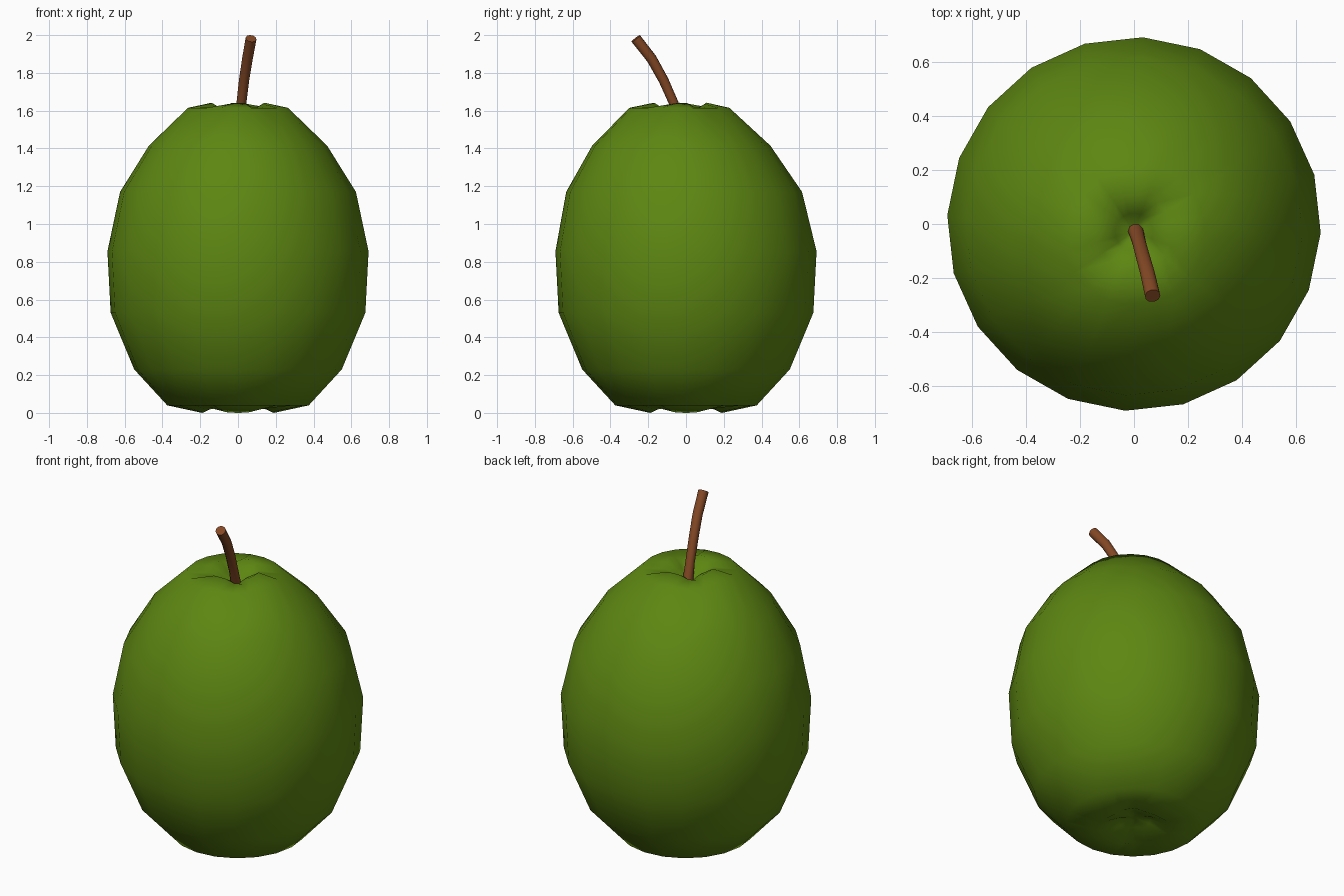
import bpy, bmesh, math
from mathutils import Vector

if "Cube" in bpy.data.objects:
    bpy.data.objects.remove(bpy.data.objects["Cube"])

def material(name, rgb):
    m = bpy.data.materials.new(name)
    m.diffuse_color = (*rgb, 1)
    m.use_nodes = True
    m.node_tree.nodes["Principled BSDF"].inputs["Base Color"].default_value = m.diffuse_color
    return m

def loft(name, rings, mat, sharp):
    """Skin a list of equal vertex rings and cap both ends."""
    bm = bmesh.new()
    loops = [[bm.verts.new(p) for p in ring] for ring in rings]
    n = len(loops[0])
    for a, b in zip(loops, loops[1:]):
        for i in range(n):
            j = (i + 1) % n
            bm.faces.new((a[i], a[j], b[j], b[i]))
    bm.faces.new(loops[0][::-1])
    bm.faces.new(loops[-1])
    bmesh.ops.recalc_face_normals(bm, faces=bm.faces)
    me = bpy.data.meshes.new(name)
    bm.to_mesh(me)
    bm.free()
    me.materials.append(mat)
    ob = bpy.data.objects.new(name, me)
    bpy.context.collection.objects.link(ob)
    bpy.ops.object.select_all(action='DESELECT')
    ob.select_set(True)
    bpy.context.view_layer.objects.active = ob
    bpy.ops.object.shade_smooth_by_angle(angle=math.radians(sharp))
    return ob

green = material("fruit green", (0.11, 0.24, 0.006))
brown = material("stem brown", (0.23, 0.065, 0.018))

# Fruit: radius, height, lean of the ring centre in y, groove depth at the diagonals
profile = [
    (0.02, 0.07, 0, 0), (0.09, 0.05, 0, 0.015), (0.19, 0.0, 0, 0.025),
    (0.375, 0.04, 0, 0), (0.55, 0.23, 0, 0), (0.675, 0.53, 0, 0),
    (0.692, 0.855, 0, 0), (0.625, 1.17, -0.01, 0), (0.472, 1.415, -0.025, 0),
    (0.265, 1.615, -0.035, 0), (0.14, 1.642, -0.03, -0.035),
    (0.07, 1.60, -0.03, -0.025), (0.025, 1.545, -0.03, 0)]
SIDES = 20
rings = []
for r, z, dy, groove in profile:
    ring = []
    for i in range(SIDES):
        a = math.radians(-2.7) + math.tau * i / SIDES
        g = ((1 - math.cos(4 * a)) / 2) ** 2       # four lobes
        ring.append((r * math.cos(a), dy + r * math.sin(a), z + groove * g))
    rings.append(ring)
loft("fruit", rings, green, 80)

# Stem: bent tube leaning to the front
path = [Vector(p) for p in ((0.005, -0.02, 1.52), (0.018, -0.065, 1.64),
                            (0.032, -0.118, 1.76), (0.050, -0.182, 1.875),
                            (0.069, -0.266, 1.982))]
radii = [0.03, 0.026, 0.027, 0.028, 0.029]
stem = []
for k, p in enumerate(path):
    t = (path[min(k + 1, 4)] - path[max(k - 1, 0)]).normalized()
    u = t.cross(Vector((0, 1, 0))).normalized()
    v = t.cross(u)
    stem.append([p + radii[k] * (math.cos(a) * u + math.sin(a) * v)
                 for a in (math.tau * i / 10 for i in range(10))])
loft("stem", stem, brown, 50)
